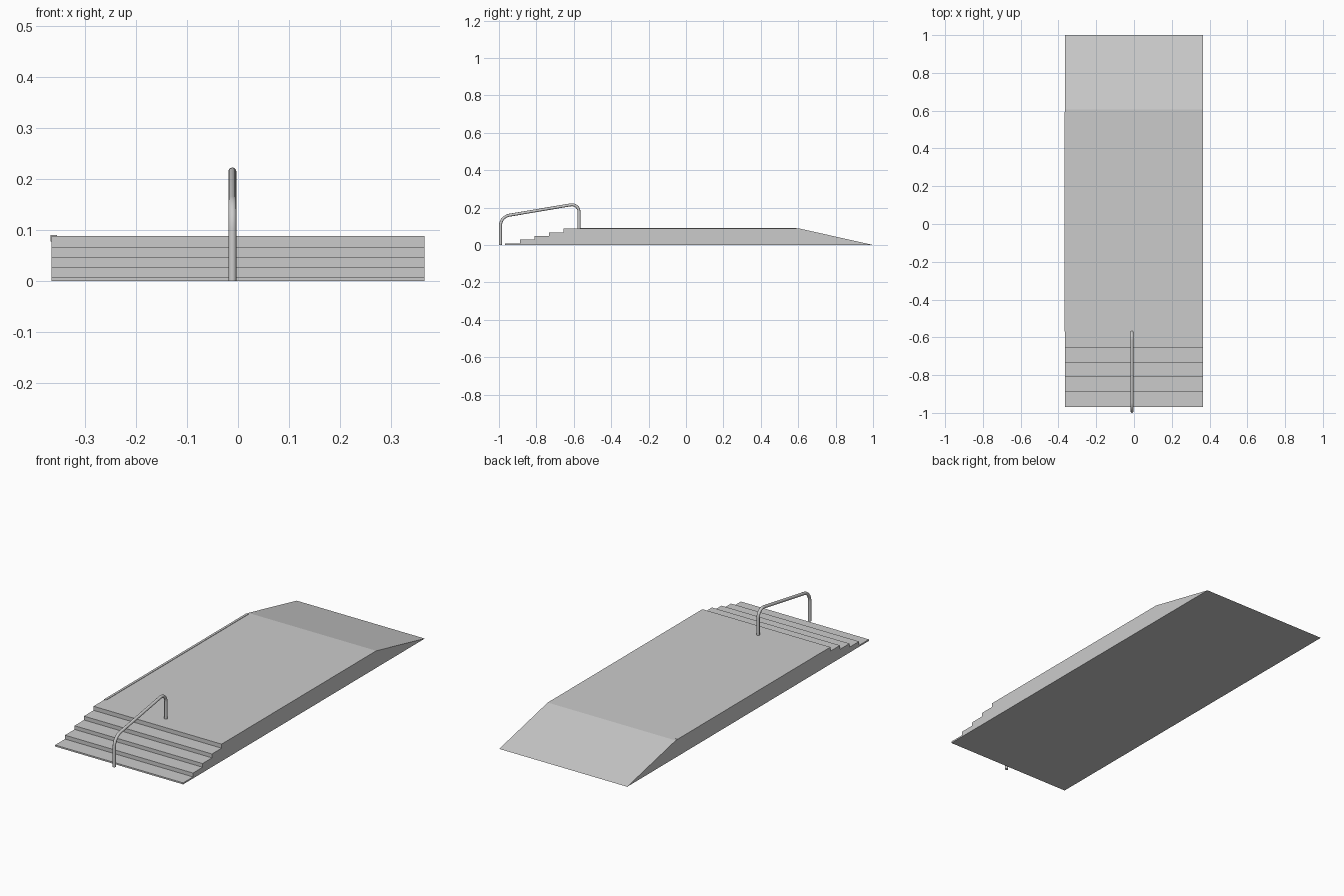
import bpy
import bmesh
import math
from mathutils import Vector

if "Cube" in bpy.data.objects:
    bpy.data.objects.remove(bpy.data.objects["Cube"])


def extrude_profile(name, profile, axis, start, end):
    """Extrude a 2D profile along x (points are y,z) or y (points are x,z)."""
    bm = bmesh.new()
    place = (lambda a, b: (start, a, b)) if axis == "x" else (lambda a, b: (a, start, b))
    face = bm.faces.new([bm.verts.new(place(a, b)) for a, b in profile])
    new = bmesh.ops.extrude_face_region(bm, geom=[face])["geom"]
    shift = Vector((end - start, 0, 0)) if axis == "x" else Vector((0, end - start, 0))
    bmesh.ops.translate(bm, verts=[g for g in new if isinstance(g, bmesh.types.BMVert)], vec=shift)
    bmesh.ops.recalc_face_normals(bm, faces=bm.faces)
    mesh = bpy.data.meshes.new(name)
    bm.to_mesh(mesh)
    bm.free()
    obj = bpy.data.objects.new(name, mesh)
    bpy.context.collection.objects.link(obj)
    return obj


def arc_corner(prev, corner, nxt, tangent, steps=8):
    """Points of a circular bend replacing a corner."""
    a, b = (prev - corner).normalized(), (nxt - corner).normalized()
    half = a.angle(b) / 2
    radius = tangent * math.tan(half)
    mid = (a + b).normalized()
    centre = corner + mid * (tangent / math.cos(half))
    side = (a - b).normalized()
    sweep = math.pi / 2 - half
    pts = []
    for i in range(steps + 1):
        t = sweep * (1 - 2 * i / steps)
        pts.append(centre - mid * radius * math.cos(t) + side * radius * math.sin(t))
    return pts


HALF_W = 0.365
TOP = 0.088

# Platform with front steps and rear ramp
profile = [(1.0, 0.0), (-0.968, 0.0)]
edges = [-0.968, -0.888, -0.81, -0.733, -0.655]
levels = [0.008, 0.028, 0.047, 0.067, TOP]
for i, (y, z) in enumerate(zip(edges, levels)):
    if i:
        profile.append((y, levels[i - 1]))
    profile.append((y, z))
profile.append((0.605, TOP))
extrude_profile("stepped_platform", profile, "x", -HALF_W, HALF_W)

# Angle strip capping the left top edge
x0, x1, z1, t = -HALF_W - 0.002, -0.355, TOP + 0.002, 0.002
strip = [(x0, 0.078), (x0, z1), (x1, z1), (x1, z1 - t), (x0 + t, z1 - t), (x0 + t, 0.078)]
extrude_profile("edge_strip", strip, "y", -0.568, 0.592)

# Bent tube handrail
rail = [Vector((-0.011, y, z)) for y, z in
        [(-0.992, 0.0), (-0.992, 0.151), (-0.572, 0.222), (-0.572, TOP)]]
path = [rail[0]] + arc_corner(*rail[0:3], 0.048) + arc_corner(*rail[1:4], 0.045) + [rail[3]]
curve = bpy.data.curves.new("handrail", "CURVE")
curve.dimensions = "3D"
curve.bevel_depth = 0.0078
curve.bevel_resolution = 4
curve.use_fill_caps = True
spline = curve.splines.new("POLY")
spline.points.add(len(path) - 1)
for point, co in zip(spline.points, path):
    point.co = (*co, 1)
handrail = bpy.data.objects.new("handrail", curve)
bpy.context.collection.objects.link(handrail)
bpy.context.view_layer.objects.active = handrail
handrail.select_set(True)
bpy.ops.object.convert(target="MESH")
bpy.ops.object.shade_smooth_by_angle(angle=math.radians(40))
